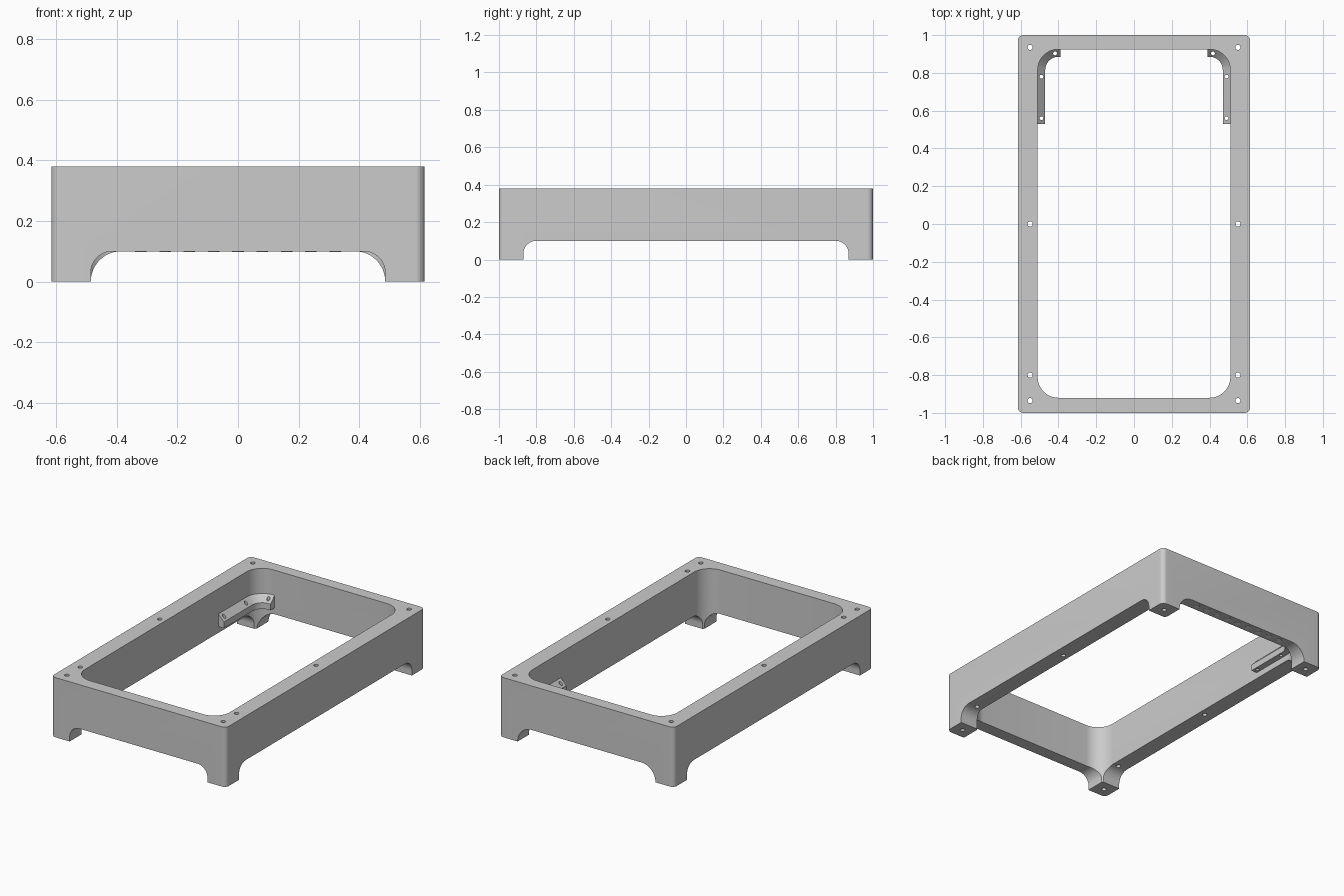
import bpy, bmesh, math
from mathutils import Vector, Matrix

if "Cube" in bpy.data.objects:
    bpy.data.objects.remove(bpy.data.objects["Cube"])


def material(name, rgb):
    m = bpy.data.materials.new(name)
    m.use_nodes = True
    m.diffuse_color = (*rgb, 1)
    m.node_tree.nodes["Principled BSDF"].inputs["Base Color"].default_value = (*rgb, 1)
    return m


GREY = material("plain grey", (0.6, 0.6, 0.6))
WHITE = material("white", (0.95, 0.95, 0.95))

HEIGHT, ARCH = 0.38, 0.1
INNER_X, INNER_FRONT, INNER_BACK, INNER_R = 0.51, -0.92, 0.925, 0.11


def finish(name, bm, mat=GREY):
    bmesh.ops.recalc_face_normals(bm, faces=bm.faces)
    mesh = bpy.data.meshes.new(name)
    bm.to_mesh(mesh)
    bm.free()
    mesh.materials.append(mat)
    obj = bpy.data.objects.new(name, mesh)
    bpy.context.collection.objects.link(obj)
    return obj


def arc(cx, cy, r, start, end, steps=12):
    return [(cx + r * math.cos(math.radians(start + (end - start) * i / steps)),
             cy + r * math.sin(math.radians(start + (end - start) * i / steps)))
            for i in range(steps + 1)]


def rounded_rect(x0, x1, y0, y1, r):
    return (arc(x1 - r, y0 + r, r, -90, 0) + arc(x1 - r, y1 - r, r, 0, 90)
            + arc(x0 + r, y1 - r, r, 90, 180) + arc(x0 + r, y0 + r, r, 180, 270))


def arch_profile(half, r):
    return ([(-half, -0.1), (half, -0.1)] + arc(half - r, ARCH - r, r, 0, 90)
            + arc(r - half, ARCH - r, r, 90, 180))


def prism(name, profile, place, depth):
    """Extrude a 2D profile; place turns (u, v) into a point, depth is the sweep."""
    bm = bmesh.new()
    face = bm.faces.new([bm.verts.new(place(u, v)) for u, v in profile])
    swept = bmesh.ops.extrude_face_region(bm, geom=[face])
    bmesh.ops.translate(bm, vec=Vector(depth),
                        verts=[g for g in swept["geom"] if isinstance(g, bmesh.types.BMVert)])
    return finish(name, bm)


def cylinders(name, points, r, low, high, mat=GREY):
    bm = bmesh.new()
    for x, y in points:
        bmesh.ops.create_cone(bm, cap_ends=True, segments=20, radius1=r, radius2=r,
                              depth=high - low,
                              matrix=Matrix.Translation((x, y, (low + high) / 2)))
    return finish(name, bm, mat)


def cut(target, cutter):
    cutter.hide_render = True
    mod = target.modifiers.new("cut", "BOOLEAN")
    mod.operation, mod.solver, mod.object = "DIFFERENCE", "EXACT", cutter
    bpy.context.view_layer.update()
    result = target.evaluated_get(bpy.context.evaluated_depsgraph_get())
    mesh = bpy.data.meshes.new_from_object(result)
    target.modifiers.clear()
    target.data = mesh
    bpy.data.objects.remove(cutter)


def shade(obj):
    bpy.ops.object.select_all(action="DESELECT")
    obj.select_set(True)
    bpy.context.view_layer.objects.active = obj
    bpy.ops.object.shade_smooth_by_angle(angle=math.radians(30))


# Rounded frame with a large open centre
frame = prism("frame", rounded_rect(-0.615, 0.615, -1, 1, 0.03),
              lambda u, v: (u, v, 0), (0, 0, HEIGHT))
cut(frame, prism("opening_cutter",
                 rounded_rect(-INNER_X, INNER_X, INNER_FRONT, INNER_BACK, INNER_R),
                 lambda u, v: (u, v, -0.2), (0, 0, 1)))

# Arches on all four sides leave the corner feet
cut(frame, prism("side_arch_cutter", arch_profile(0.87, 0.07),
                 lambda u, v: (-1, u, v), (2, 0, 0)))
cut(frame, prism("front_arch_cutter", arch_profile(0.485, 0.07),
                 lambda u, v: (u, -1.2, v), (0, 1.2, 0)))
cut(frame, prism("back_arch_cutter", arch_profile(0.485, 0.099),
                 lambda u, v: (u, 0, v), (0, 1.2, 0)))

# Vertical screw holes through the frame
screws = [(s * 0.55, y) for s in (-1, 1) for y in (-0.935, -0.8, 0, 0.935)]
cut(frame, cylinders("screw_cutter", screws, 0.014, -0.2, 0.6))
shade(frame)

# Curved brackets with a sloping top in the back corners
SECTION = [(-0.004, 0.14), (-0.004, 0.224), (0.04, 0.18), (0.04, 0.14)]
for side, name in ((-1, "right_bracket"), (1, "left_bracket")):
    centre = Vector((INNER_X - INNER_R, INNER_BACK - INNER_R))
    path = [((INNER_X, 0.53), (-1, 0))]
    for x, y in arc(*centre, INNER_R, 0, 90):
        path.append(((x, y), (centre - Vector((x, y))).normalized()))
    path.append(((0.39, INNER_BACK), (0, -1)))
    bm = bmesh.new()
    rings = [[bm.verts.new((side * (p[0] + n[0] * d), p[1] + n[1] * d, z))
              for d, z in SECTION] for p, n in path]
    for a, b in zip(rings, rings[1:]):
        for i in range(4):
            j = (i + 1) % 4
            bm.faces.new((a[i], a[j], b[j], b[i]))
    bm.faces.new(rings[0])
    bm.faces.new(rings[-1])
    bracket = finish(name, bm)
    holes = [(side * 0.49, 0.56), (side * 0.49, 0.78), (side * 0.418, 0.903)]
    cut(bracket, cylinders("bracket_cutter", holes, 0.01, 0, 0.4))
    shade(bracket)

# Row of pale spots under the back wall
spots = [((i - 4) * 0.08, 0.962) for i in range(9)]
cylinders("underside_spots", spots, 0.019, ARCH - 0.003, ARCH + 0.002, WHITE)
